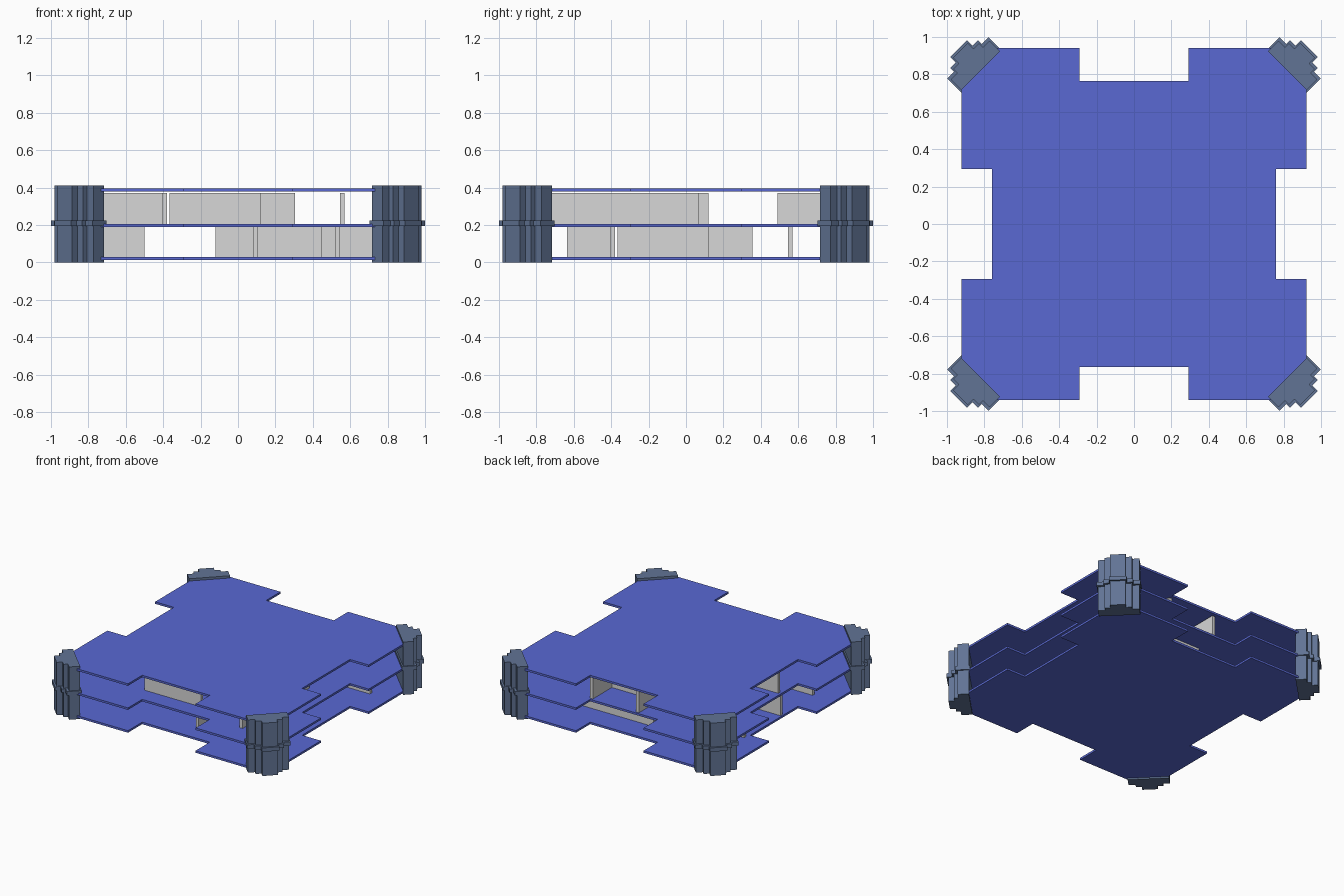
import bpy, bmesh, math
from mathutils import Matrix

old = bpy.data.objects.get("Cube")
if old:
    bpy.data.objects.remove(old, do_unlink=True)


def material(name, rgb):
    m = bpy.data.materials.new(name)
    m.use_nodes = True
    color = (*rgb, 1)
    m.diffuse_color = color
    m.node_tree.nodes["Principled BSDF"].inputs["Base Color"].default_value = color
    return m


BLUE = material("floor_blue", (0.10, 0.14, 0.65))
SLATE = material("tower_slate", (0.12, 0.175, 0.30))
GREY = material("wall_grey", (0.68, 0.68, 0.68))


def prism(name, outline, bottom, top, mat, turn=0):
    """Extrude a flat outline upward, optionally turned about z."""
    bm = bmesh.new()
    face = bm.faces.new([bm.verts.new((x, y, bottom)) for x, y in outline])
    new = bmesh.ops.extrude_face_region(bm, geom=[face])["geom"]
    verts = [g for g in new if isinstance(g, bmesh.types.BMVert)]
    bmesh.ops.translate(bm, verts=verts, vec=(0, 0, top - bottom))
    bmesh.ops.recalc_face_normals(bm, faces=bm.faces)
    bm.transform(Matrix.Rotation(turn, 4, "Z"))
    mesh = bpy.data.meshes.new(name)
    bm.to_mesh(mesh)
    bm.free()
    mesh.materials.append(mat)
    ob = bpy.data.objects.new(name, mesh)
    bpy.context.collection.objects.link(ob)
    return ob


# Floor plates: notched on every side, clipped at the corners
quarter = [(0.76, 0.295), (0.922, 0.295), (0.922, 0.75), (0.74, 0.94),
           (0.292, 0.94), (0.292, 0.765)]
plate = []
for sx, sy in ((1, 1), (-1, 1), (-1, -1), (1, -1)):
    part = [(x * sx, y * sy) for x, y in quarter]
    plate += part if sx * sy > 0 else part[::-1]
for name, low, high in (("bottom_floor", 0.012, 0.028),
                        ("middle_floor", 0.19, 0.206),
                        ("top_floor", 0.378, 0.394)):
    prism(name, plate, low, high, BLUE)


# Corner towers: stepped buttress outline with a protruding middle band
def buttress(inner, steps):
    side = [(inner, steps[0][0])]
    for i, (half, out) in enumerate(steps):
        side.append((out, half))
        if i + 1 < len(steps):
            side.append((out, steps[i + 1][0]))
    return side + [(v, -u) for v, u in reversed(side)]


shaft = buttress(1.16, [(0.147, 1.239), (0.097, 1.27), (0.056, 1.312)])
band = buttress(1.15, [(0.156, 1.257), (0.105, 1.285), (0.063, 1.326)])
corners = ("back_left", "back_right", "front_right", "front_left")
for i, corner in enumerate(corners):
    angle = math.pi / 4 + i * math.pi / 2
    prism(corner + "_tower", shaft, 0, 0.412, SLATE, angle)
    prism(corner + "_tower_band", band, 0.195, 0.225, SLATE, angle)

# Thin interior walls: x range, then y range
T = 0.025
lower_walls = [
    (-0.525, -0.5, -0.12, 0.355), (-0.75, -0.525, -0.12, -0.12 + T),
    (-0.75, -0.525, 0.355 - T, 0.355), (-0.12, 0.757, 0.545, 0.57),
    (0.08, 0.105, -0.635, -0.38), (0.105, 0.45, -0.405, -0.38),
    (0.52, 0.545, -0.365, 0.12), (-0.74, -0.5, -0.53, -0.505)]
upper_walls = [
    (-0.12, 0.305, 0.49, 0.515), (-0.12, -0.12 + T, 0.515, 0.75),
    (0.305 - T, 0.305, 0.515, 0.75), (0.545, 0.57, -0.757, 0.07),
    (-0.365, 0.12, -0.63, -0.605), (-0.74, -0.405, -0.105, -0.08),
    (-0.405, -0.38, -0.45, 0.12)]
for level, walls, low, high in (("lower", lower_walls, 0.028, 0.19),
                                ("upper", upper_walls, 0.206, 0.37)):
    for i, (x0, x1, y0, y1) in enumerate(walls, 1):
        box = [(x0, y0), (x1, y0), (x1, y1), (x0, y1)]
        prism(f"{level}_wall_{i}", box, low, high, GREY)
